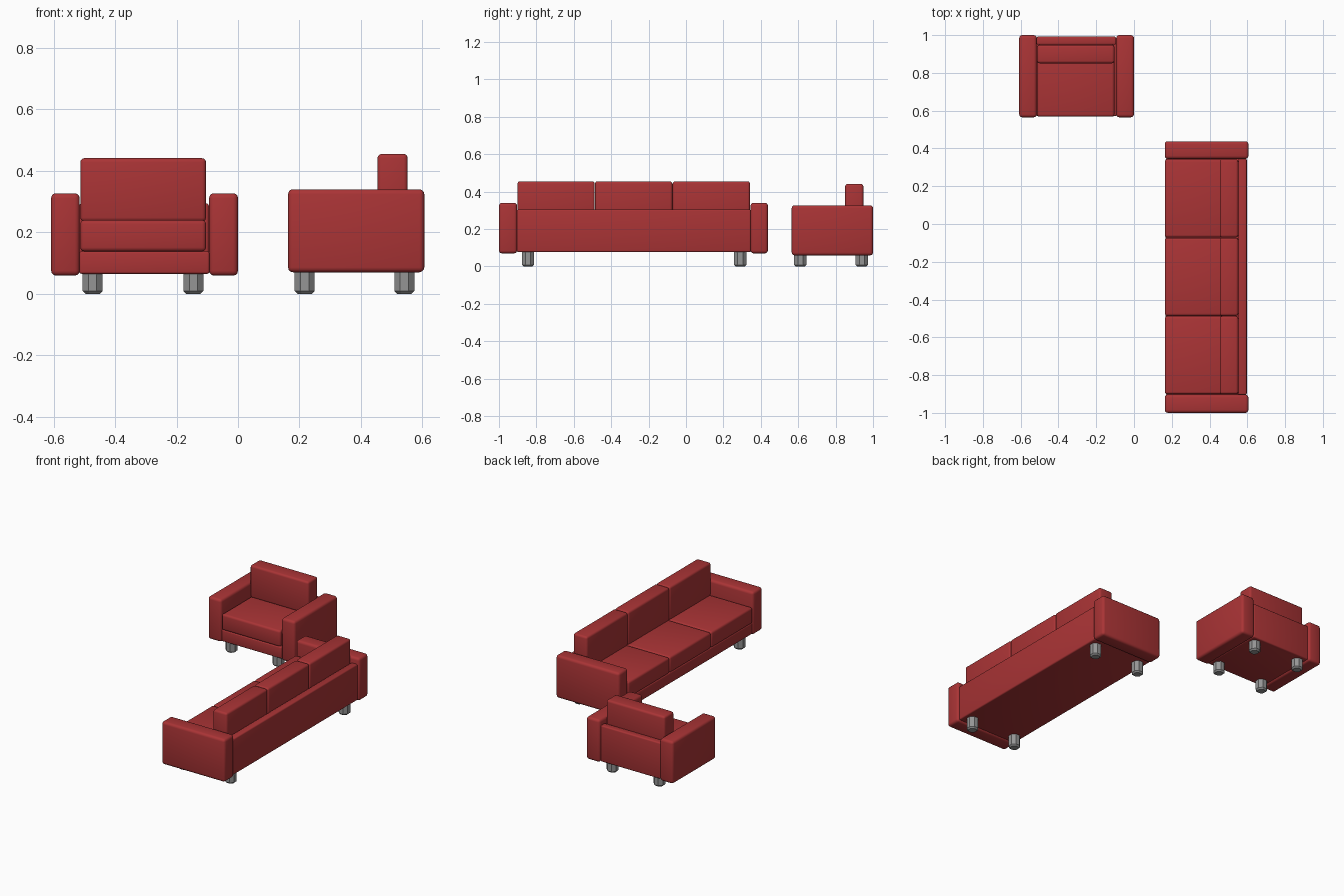
import bpy, bmesh, math
from mathutils import Matrix

if "Cube" in bpy.data.objects:
    bpy.data.objects.remove(bpy.data.objects["Cube"])


def material(name, color):
    m = bpy.data.materials.new(name)
    m.diffuse_color = (*color, 1)
    m.use_nodes = True
    m.node_tree.nodes["Principled BSDF"].inputs["Base Color"].default_value = m.diffuse_color
    return m


RED = material("red upholstery", (0.40, 0.034, 0.036))
GREY = material("grey metal", (0.30, 0.30, 0.30))


def finish(name, bm, mat):
    me = bpy.data.meshes.new(name)
    bm.to_mesh(me)
    bm.free()
    me.materials.append(mat)
    ob = bpy.data.objects.new(name, me)
    bpy.context.collection.objects.link(ob)
    return ob


def pad(name, x, y, z, r=0.01):
    """Rounded box given its (min, max) extents."""
    bm = bmesh.new()
    bmesh.ops.create_cube(bm, size=1)
    for v in bm.verts:
        for i, (lo, hi) in enumerate((x, y, z)):
            v.co[i] = hi if v.co[i] > 0 else lo
    bmesh.ops.bevel(bm, geom=bm.edges[:], offset=r, segments=3, profile=0.5,
                    affect='EDGES')
    ob = finish(name, bm, RED)
    bpy.context.view_layer.objects.active = ob
    ob.select_set(True)
    bpy.ops.object.shade_smooth_by_angle(angle=math.radians(35))
    ob.select_set(False)


def leg(name, x, y, top):
    """Eight-sided leg with a chamfered foot."""
    bm = bmesh.new()
    r = 0.0325 / math.cos(math.pi / 8)
    bmesh.ops.create_cone(bm, cap_ends=True, segments=8, radius1=r, radius2=r, depth=top,
                          matrix=Matrix.Translation((x, y, top / 2))
                          @ Matrix.Rotation(math.pi / 8, 4, 'Z'))
    foot = [e for e in bm.edges if all(v.co.z < 0.001 for v in e.verts)]
    bmesh.ops.bevel(bm, geom=foot, offset=0.009, segments=1, affect='EDGES')
    finish(name, bm, GREY)


# Armchair, facing -y
for side, x in (("left", (-0.608, -0.515)), ("right", (-0.094, 0.0))):
    pad(f"armchair_{side}_arm", x, (0.565, 1.0), (0.059, 0.327), 0.016)
pad("armchair_base", (-0.516, -0.093), (0.572, 0.98), (0.065, 0.138), 0.007)
pad("armchair_back", (-0.516, -0.095), (0.949, 0.992), (0.065, 0.294), 0.008)
pad("armchair_seat_cushion", (-0.513, -0.104), (0.568, 0.95), (0.138, 0.24), 0.013)
pad("armchair_back_cushion", (-0.513, -0.104), (0.851, 0.948), (0.235, 0.441), 0.013)
for x in (-0.473, -0.145):
    for y in (0.611, 0.94):
        leg("armchair_leg", x, y, 0.075)

# Three-seat sofa, facing -x
for side, y in (("near", (-1.0, -0.903)), ("far", (0.345, 0.438))):
    pad(f"sofa_{side}_arm", (0.163, 0.606), y, (0.07, 0.34), 0.016)
pad("sofa_base", (0.168, 0.588), (-0.905, 0.347), (0.077, 0.147), 0.007)
pad("sofa_back", (0.552, 0.597), (-0.904, 0.346), (0.077, 0.305), 0.008)
for i in range(3):
    y0 = -0.901 + i * 0.415
    y = (y0, y0 + 0.413)
    pad(f"sofa_seat_cushion_{i + 1}", (0.163, 0.553), y, (0.147, 0.249), 0.013)
    pad(f"sofa_back_cushion_{i + 1}", (0.454, 0.552), y, (0.244, 0.455), 0.013)
for x in (0.217, 0.541):
    for y in (-0.845, 0.29):
        leg("sofa_leg", x, y, 0.087)
